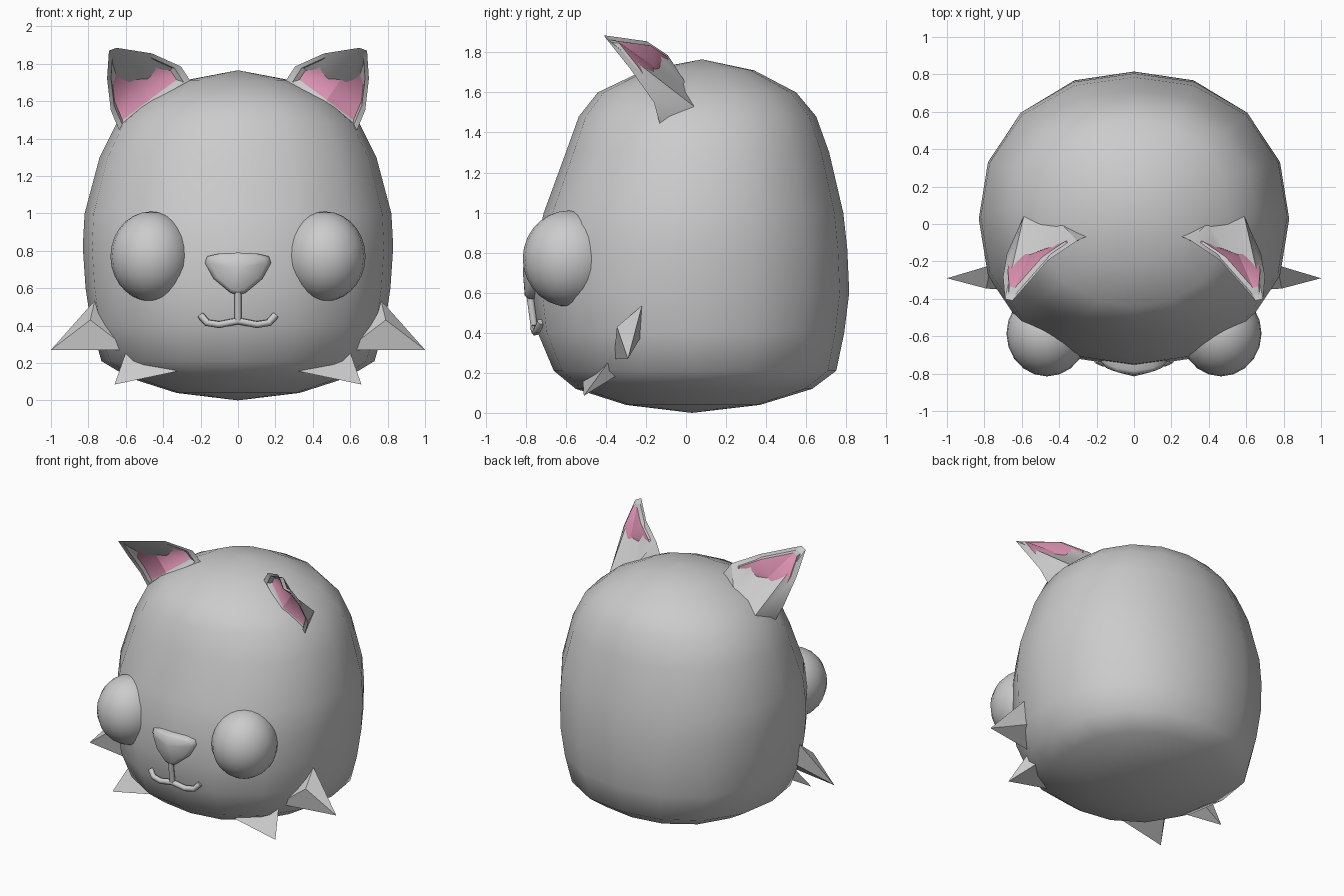
import bpy, bmesh, math
from mathutils import Vector

if "Cube" in bpy.data.objects:
    bpy.data.objects.remove(bpy.data.objects["Cube"])


def material(name, rgb):
    m = bpy.data.materials.new(name)
    m.diffuse_color = (*rgb, 1)
    m.use_nodes = True
    m.node_tree.nodes["Principled BSDF"].inputs["Base Color"].default_value = m.diffuse_color
    return m


GREY = material("grey", (0.6, 0.6, 0.6))
PINK = material("pink", (0.7, 0.28, 0.44))


def finish(bm, name, mats=(GREY,), smooth=None):
    bmesh.ops.recalc_face_normals(bm, faces=bm.faces)
    me = bpy.data.meshes.new(name)
    bm.to_mesh(me)
    bm.free()
    for m in mats:
        me.materials.append(m)
    if smooth:
        me.shade_smooth()
        me.set_sharp_from_angle(angle=math.radians(smooth))
    ob = bpy.data.objects.new(name, me)
    bpy.context.collection.objects.link(ob)
    return ob


def bridge(bm, a, b):
    n = len(a)
    return [bm.faces.new((a[i], a[(i + 1) % n], b[(i + 1) % n], b[i])) for i in range(n)]


def fan(bm, ring, pole):
    n = len(ring)
    return [bm.faces.new((ring[i], ring[(i + 1) % n], pole)) for i in range(n)]


# Head: stacked rounded rings (height, half width, front y, back y)
RINGS = [(0.04, 0.33, -0.30, 0.37), (0.12, 0.58, -0.55, 0.63), (0.21, 0.73, -0.66, 0.75),
         (0.40, 0.785, -0.74, 0.79), (0.60, 0.815, -0.765, 0.815), (0.82, 0.83, -0.75, 0.805),
         (1.00, 0.82, -0.71, 0.785), (1.30, 0.74, -0.60, 0.715), (1.48, 0.65, -0.535, 0.65),
         (1.60, 0.51, -0.44, 0.55), (1.71, 0.29, -0.21, 0.34)]
bm = bmesh.new()
loops = []
for z, w, yf, yb in RINGS:
    ring = []
    for i in range(16):
        a = math.tau * i / 16
        c, s = math.cos(a), math.sin(a)
        k = (abs(c) ** 2.2 + abs(s) ** 2.2) ** (-1 / 2.2)
        ring.append(bm.verts.new((w * k * c, (yf + yb) / 2 + (yb - yf) / 2 * k * s, z)))
    loops.append(ring)
for a, b in zip(loops, loops[1:]):
    bridge(bm, a, b)
fan(bm, loops[0], bm.verts.new((0, 0.03, 0)))
fan(bm, loops[-1], bm.verts.new((0, 0.08, 1.765)))
finish(bm, "head", smooth=60)


# Ear: rim loop with a recessed pink inside and a ridged back
RIM = [(0.625, -0.125, 1.42), (0.68, -0.16, 1.55), (0.70, -0.28, 1.72), (0.69, -0.40, 1.87),
       (0.65, -0.41, 1.885), (0.46, -0.195, 1.855), (0.305, -0.09, 1.785), (0.25, -0.065, 1.70),
       (0.44, -0.17, 1.56)]
BACK = [(0.59, 0.04, 1.53), (0.395, 0.01, 1.63)]


def ear(sx, name):
    bm = bmesh.new()
    pts = [Vector((sx * x, y, z)) for x, y, z in RIM]
    mid = sum(pts, Vector()) / len(pts)
    inward = Vector((sx * 0.44, 0.78, 0.43))

    def inset(scale, depth):
        return [bm.verts.new(mid + (p - mid) * scale + inward * depth) for p in pts]

    rim, lip, floor = inset(1, 0), inset(0.86, 0.005), inset(0.77, 0.03)
    bridge(bm, rim, lip)
    bridge(bm, lip, floor)
    for f in fan(bm, floor, bm.verts.new(mid + inward * 0.06)):
        f.material_index = 1
    b1, b2 = [bm.verts.new((sx * x, y, z)) for x, y, z in BACK]
    n = len(rim)
    for i in range(n):
        bm.faces.new((rim[i], rim[(i + 1) % n], b1 if i < 4 or i == 8 else b2))
    bm.faces.new((rim[4], b1, b2))
    bm.faces.new((rim[8], b1, b2))
    finish(bm, name, (GREY, PINK), smooth=30)


# Cheek tufts: pointed hulls half sunk in the head
UPPER = [(1.0, -0.29, 0.27), (0.765, -0.22, 0.535), (0.79, -0.345, 0.43),
         (0.58, -0.36, 0.27), (0.60, -0.20, 0.42)]
LOWER = [(0.66, -0.51, 0.085), (0.59, -0.365, 0.285), (0.28, -0.515, 0.165),
         (0.55, -0.34, 0.19)]


def tuft(points, sx, name):
    bm = bmesh.new()
    vs = [bm.verts.new((sx * x, y, z)) for x, y, z in points]
    bmesh.ops.convex_hull(bm, input=vs)
    finish(bm, name)


# Eye: large slightly tall ball
def eye(sx, name):
    bm = bmesh.new()
    bmesh.ops.create_uvsphere(bm, u_segments=20, v_segments=14, radius=1)
    bmesh.ops.scale(bm, vec=(0.217, 0.23, 0.24), verts=bm.verts)
    bmesh.ops.translate(bm, vec=(sx * 0.465, -0.585, 0.77), verts=bm.verts)
    finish(bm, name, smooth=60)


for sx, side in ((-1, "left"), (1, "right")):
    ear(sx, side + "_ear")
    eye(sx, side + "_eye")
    tuft(UPPER, sx, side + "_upper_tuft")
    tuft(LOWER, sx, side + "_lower_tuft")

# Nose: rounded triangle, curved round the muzzle
half = [(0.0, 0.79), (0.10, 0.785), (0.165, 0.77), (0.177, 0.735), (0.13, 0.65), (0.04, 0.575)]
outline = half + [(0, 0.565)] + [(-x, z) for x, z in half[:0:-1]]
bm = bmesh.new()
loops = [[bm.verts.new((x * s, y + 1.6 * (x * s) ** 2, 0.7 + (z - 0.7) * s)) for x, z in outline]
         for s, y in ((1, -0.68), (1, -0.785), (0.85, -0.805))]
bridge(bm, loops[0], loops[1])
bridge(bm, loops[1], loops[2])
fan(bm, loops[2], bm.verts.new((0, -0.815, 0.71)))
fan(bm, loops[0], bm.verts.new((0, -0.66, 0.71)))
finish(bm, "nose", smooth=50)

# Mouth: stem and smile as thin tubes
smile = [(0.2, -0.725, 0.455), (0.165, -0.742, 0.415), (0.10, -0.752, 0.405)]
paths = [[(0, -0.78, 0.59), (0, -0.758, 0.43)],
         [(-x, y, z) for x, y, z in smile] + [(0, -0.758, 0.425)] + smile[::-1]]
cu = bpy.data.curves.new("mouth", "CURVE")
cu.dimensions = "3D"
cu.bevel_depth = 0.02
cu.bevel_resolution = 1
cu.use_fill_caps = True
for path in paths:
    sp = cu.splines.new("POLY")
    sp.points.add(len(path) - 1)
    for p, co in zip(sp.points, path):
        p.co = (*co, 1)
cu.materials.append(GREY)
mouth = bpy.data.objects.new("mouth", cu)
bpy.context.collection.objects.link(mouth)
bpy.context.view_layer.objects.active = mouth
mouth.select_set(True)
bpy.ops.object.convert(target="MESH")
